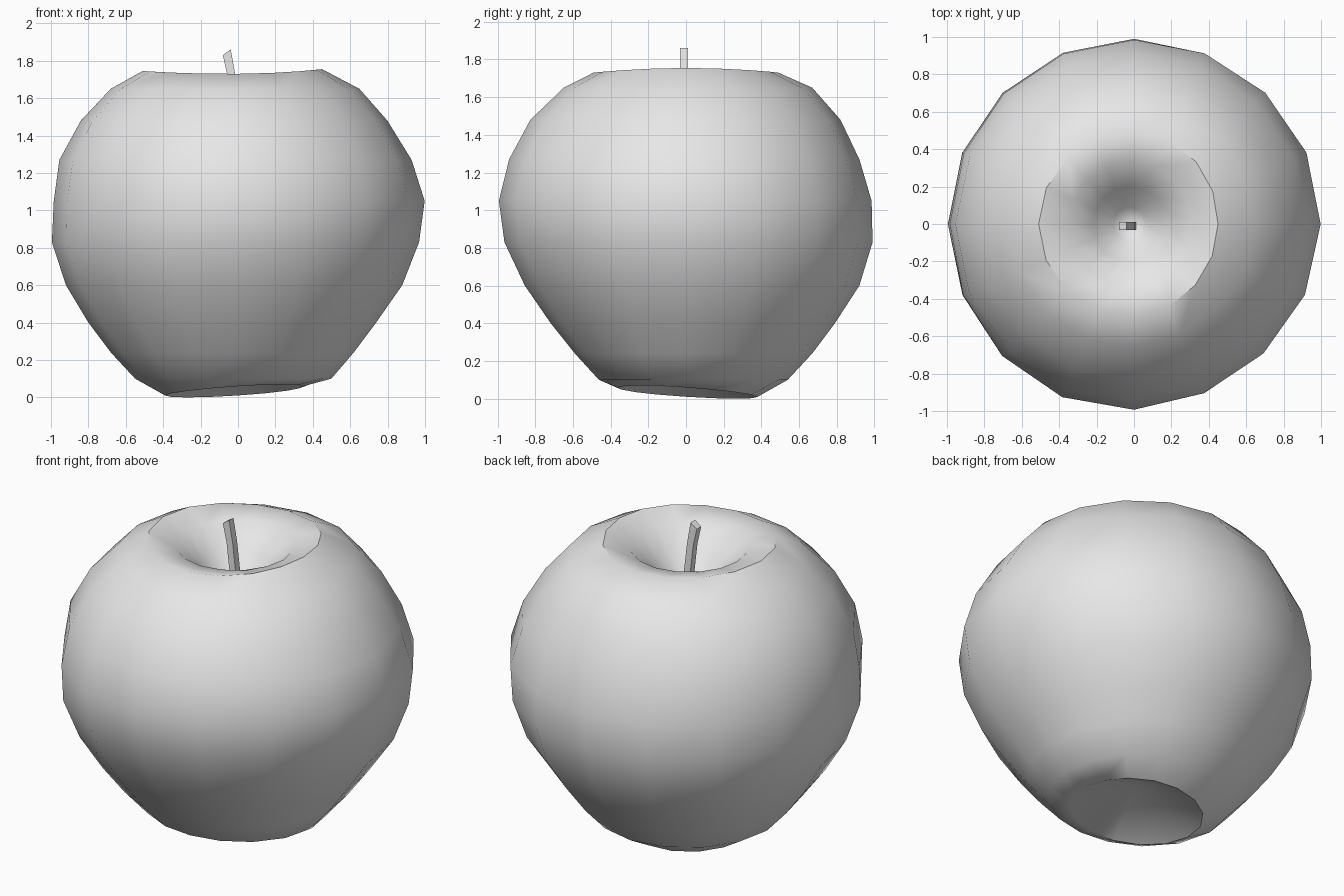
import bpy
import bmesh
from math import cos, sin, pi, radians
from mathutils import Vector

old = bpy.data.objects.get("Cube")
if old:
    bpy.data.objects.remove(old, do_unlink=True)

SIDES = 16

# One plain grey for everything
grey = bpy.data.materials.new("plain grey")
grey.use_nodes = True
grey.diffuse_color = (0.8, 0.8, 0.8, 1)
grey.node_tree.nodes["Principled BSDF"].inputs["Base Color"].default_value = (0.8, 0.8, 0.8, 1)


def finish(bm, name, smooth_angle=None):
    bmesh.ops.recalc_face_normals(bm, faces=bm.faces)
    mesh = bpy.data.meshes.new(name)
    bm.to_mesh(mesh)
    bm.free()
    mesh.materials.append(grey)
    obj = bpy.data.objects.new(name, mesh)
    bpy.context.collection.objects.link(obj)
    if smooth_angle:
        bpy.ops.object.select_all(action='DESELECT')
        obj.select_set(True)
        bpy.context.view_layer.objects.active = obj
        bpy.ops.object.shade_smooth_by_angle(angle=radians(smooth_angle))
    return obj


def bridge(bm, lower, upper):
    n = len(lower)
    for i in range(n):
        j = (i + 1) % n
        bm.faces.new((lower[i], lower[j], upper[j], upper[i]))


def cap(bm, ring, point):
    tip = bm.verts.new(point)
    for i in range(len(ring)):
        bm.faces.new((ring[i], ring[(i + 1) % len(ring)], tip))


# Skin profile: height, then radius on the left, right, front and back
SKIN = [
    (0.035, 0.35, 0.39, 0.37, 0.38),
    (0.10, 0.50, 0.55, 0.47, 0.54),
    (0.24, 0.62, 0.68, 0.60, 0.67),
    (0.40, 0.74, 0.80, 0.73, 0.79),
    (0.60, 0.88, 0.92, 0.87, 0.92),
    (0.83, 0.97, 0.995, 0.98, 0.99),
    (1.05, 1.00, 0.985, 1.01, 0.985),
    (1.27, 0.93, 0.955, 0.955, 0.92),
    (1.48, 0.80, 0.84, 0.84, 0.82),
    (1.65, 0.65, 0.68, 0.66, 0.67),
    (1.74, 0.45, 0.51, 0.50, 0.49),
]
# Hollow around the stem: height and radius
HOLLOW = [(1.70, 0.33), (1.58, 0.20), (1.46, 0.09)]

bm = bmesh.new()
rings = []
for level, (z, left, right, front, back) in enumerate(SKIN):
    ring = []
    for i in range(SIDES):
        a = 2 * pi * i / SIDES
        c, s = cos(a), sin(a)
        r = (left if c > 0 else right) * c * c + (back if s > 0 else front) * s * s
        # slightly flattened front left flank
        r *= 1 - 0.03 * max(0, cos(a + pi / 3)) ** 4
        h = z
        if level == 0:
            h += 0.035 * cos(a + pi / 4)
        elif level == len(SKIN) - 1:
            h += 0.01 * cos(2 * a) + 0.005 * c
        ring.append(bm.verts.new((r * c, r * s, h)))
    rings.append(ring)
for z, r in HOLLOW:
    rings.append([bm.verts.new((r * cos(2 * pi * i / SIDES) - 0.02,
                                r * sin(2 * pi * i / SIDES), z))
                  for i in range(SIDES)])
for lower, upper in zip(rings, rings[1:]):
    bridge(bm, lower, upper)
cap(bm, rings[-1], (-0.015, -0.005, 1.40))
cap(bm, rings[0], (0, 0, 0.19))
finish(bm, "apple_body", 40)

# Stem: square section swept along a gently bent path
PATH = [Vector((-0.01, -0.01, 1.36)), Vector((-0.015, -0.01, 1.55)),
        Vector((-0.035, -0.01, 1.72)), Vector((-0.06, -0.01, 1.845))]
bm = bmesh.new()
stem = []
for k, p in enumerate(PATH):
    ring = []
    for i in range(4):
        a = pi / 4 + i * pi / 2
        # slanted cut at the top
        lift = 0.015 * cos(a) / cos(pi / 4) if k == len(PATH) - 1 else 0
        ring.append(bm.verts.new(p + Vector((0.03 * cos(a), 0.03 * sin(a), lift))))
    stem.append(ring)
for lower, upper in zip(stem, stem[1:]):
    bridge(bm, lower, upper)
bm.faces.new(stem[0])
bm.faces.new(stem[-1])
finish(bm, "stem")
